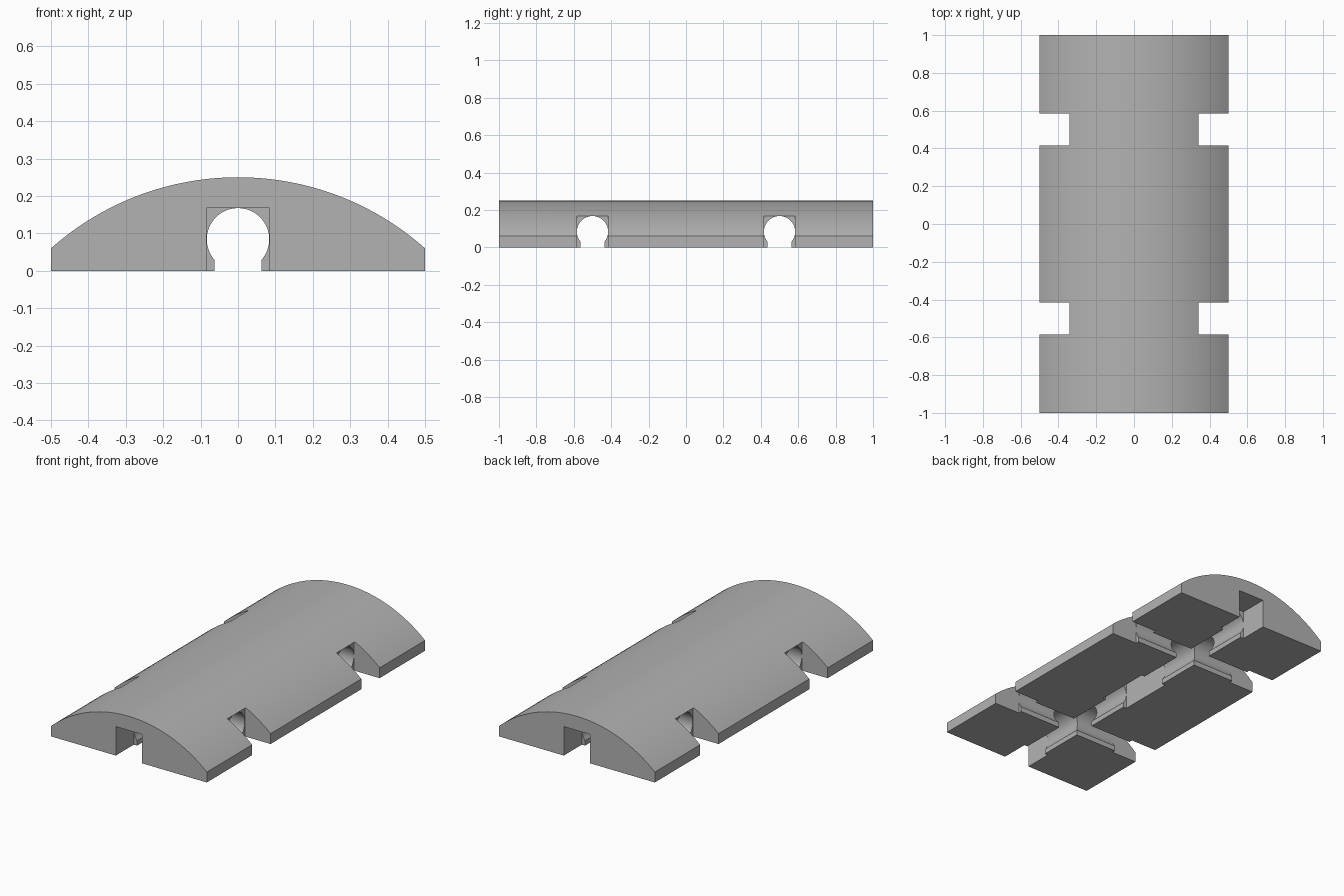
import bpy
import bmesh
from math import sin, cos, asin, acos, pi

if "Cube" in bpy.data.objects:
    bpy.data.objects.remove(bpy.data.objects["Cube"], do_unlink=True)

RADIUS = 0.0835      # round channel
HALF_SLOT = 0.063    # narrow mouth of the channel
HALF_SOCKET = 0.084  # square clip sockets
DEPTH = 0.165        # socket depth

# Single plain material
grey = bpy.data.materials.new("plain grey")
grey.use_nodes = True
colour = (0.45, 0.45, 0.45, 1)
grey.diffuse_color = colour
grey.node_tree.nodes["Principled BSDF"].inputs["Base Color"].default_value = colour


def prism(name, profile, axis, start, end, offset=0):
    """Extrude a (width, height) profile along the x or y axis."""
    bm = bmesh.new()

    def place(w, h, along):
        return (w + offset, along, h) if axis == "y" else (along, w + offset, h)

    rings = [[bm.verts.new(place(w, h, a)) for w, h in profile] for a in (start, end)]
    for ring in rings:
        bm.faces.new(ring)
    count = len(profile)
    for i in range(count):
        j = (i + 1) % count
        bm.faces.new((rings[0][i], rings[0][j], rings[1][j], rings[1][i]))
    bmesh.ops.recalc_face_normals(bm, faces=bm.faces)
    mesh = bpy.data.meshes.new(name)
    bm.to_mesh(mesh)
    bm.free()
    mesh.materials.append(grey)
    obj = bpy.data.objects.new(name, mesh)
    bpy.context.collection.objects.link(obj)
    return obj


# Arched body: flat base, short vertical sides, circular top
arch_r = (0.5 ** 2 + 0.19 ** 2) / (2 * 0.19)
half_angle = asin(0.5 / arch_r)
steps = 40
body_profile = [(-0.5, 0), (0.5, 0)]
for i in range(steps + 1):
    a = half_angle * (1 - 2 * i / steps)
    body_profile.append((arch_r * sin(a), 0.25 - arch_r + arch_r * cos(a)))
body = prism("arched_body", body_profile, "y", -1, 1)

# Keyhole profile: round channel over a narrow slot
gap = asin(HALF_SLOT / RADIUS)
keyhole = [(-HALF_SLOT, -0.1), (HALF_SLOT, -0.1)]
segments = 36
for i in range(segments + 1):
    a = -pi / 2 + gap + (2 * pi - 2 * gap) * i / segments
    keyhole.append((RADIUS * cos(a), HALF_SOCKET + RADIUS * sin(a)))
socket = [(-HALF_SOCKET, -0.12), (HALF_SOCKET, -0.12),
          (HALF_SOCKET, 2 * HALF_SOCKET), (-HALF_SOCKET, 2 * HALF_SOCKET)]

# Long channel with sockets at both ends and in the middle
cutters = [prism("long_channel", keyhole, "y", -1.1, 1.1)]
for start, end in ((-1.2, DEPTH - 1), (-DEPTH, DEPTH), (1 - DEPTH, 1.2)):
    cutters.append(prism("long_socket", socket, "y", start, end))

# Two cross channels with sockets on both sides
for y in (-0.5, 0.5):
    cutters.append(prism("cross_channel", keyhole, "x", -0.6, 0.6, y))
    for start, end in ((-0.7, DEPTH - 0.5), (0.5 - DEPTH, 0.7)):
        cutters.append(prism("side_socket", socket, "x", start, end, y))

# Carve the channels, then discard the cutters
bpy.ops.object.select_all(action="DESELECT")
body.select_set(True)
bpy.context.view_layer.objects.active = body
for cutter in cutters:
    cutter.hide_render = True
    cut = body.modifiers.new("cut", "BOOLEAN")
    cut.operation = "DIFFERENCE"
    cut.solver = "EXACT"
    cut.object = cutter
    bpy.ops.object.modifier_apply(modifier=cut.name)
    bpy.data.objects.remove(cutter, do_unlink=True)

bpy.ops.object.shade_smooth_by_angle(angle=pi / 9)
